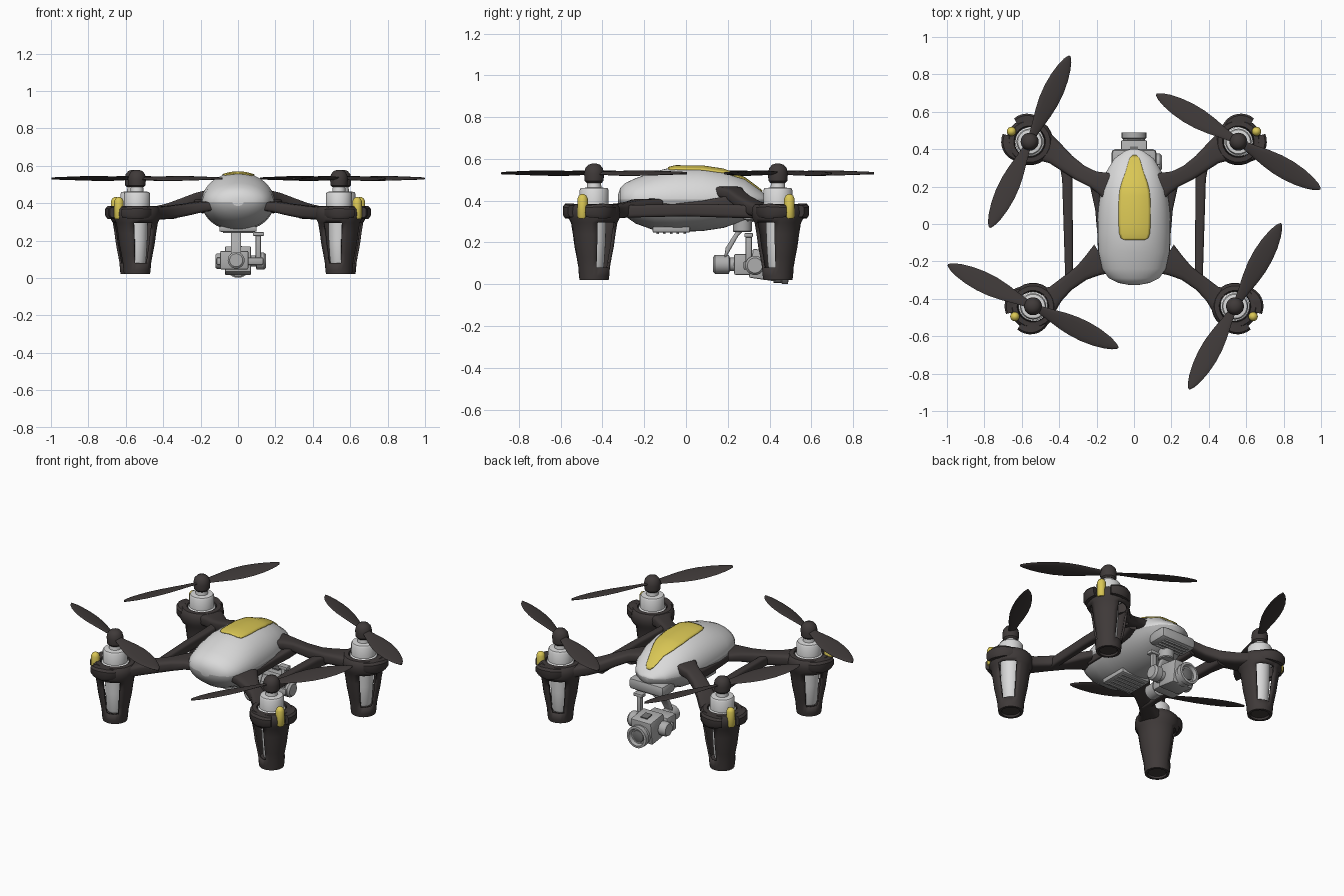
import bpy, bmesh, math
from math import sin, cos, radians, pi
from mathutils import Vector, Matrix

if "Cube" in bpy.data.objects:
    bpy.data.objects.remove(bpy.data.objects["Cube"])


def material(name, col):
    m = bpy.data.materials.new(name)
    m.diffuse_color = (*col, 1)
    m.use_nodes = True
    m.node_tree.nodes["Principled BSDF"].inputs["Base Color"].default_value = m.diffuse_color
    return m


DARK = material("dark_plastic", (0.050, 0.042, 0.041))
WHITE = material("white_shell", (0.70, 0.70, 0.70))
GREY = material("mid_grey", (0.42, 0.42, 0.42))
YELLOW = material("yellow", (0.70, 0.57, 0.09))
LENS = material("lens_grey", (0.16, 0.16, 0.16))


def finish(name, bm, mats, angle=35):
    bmesh.ops.recalc_face_normals(bm, faces=bm.faces)
    me = bpy.data.meshes.new(name)
    bm.to_mesh(me)
    bm.free()
    ob = bpy.data.objects.new(name, me)
    bpy.context.collection.objects.link(ob)
    for m in mats:
        me.materials.append(m)
    bpy.ops.object.select_all(action='DESELECT')
    bpy.context.view_layer.objects.active = ob
    ob.select_set(True)
    bpy.ops.object.shade_smooth_by_angle(angle=radians(angle))
    return ob


def loft(bm, rings, close=True, caps=True):
    """Skin a list of point rings."""
    vs = [[bm.verts.new(p) for p in r] for r in rings]
    n = len(vs[0])
    for a, b in zip(vs, vs[1:]):
        for i in range(n if close else n - 1):
            j = (i + 1) % n
            bm.faces.new((a[i], a[j], b[j], b[i]))
    if caps:
        bm.faces.new(vs[0][::-1])
        bm.faces.new(vs[-1])


def lathe(name, prof, mat, loc=(0, 0, 0), axis='Z', seg=24, turn=0):
    """Turn an (r, z) profile about an axis."""
    bm = bmesh.new()
    rings = [[(r * cos(turn + 2 * pi * i / seg), r * sin(turn + 2 * pi * i / seg), z)
              for i in range(seg)] for r, z in prof]
    loft(bm, rings)
    rot = {'Z': Matrix(), 'X': Matrix.Rotation(pi / 2, 4, 'Y'), 'Y': Matrix.Rotation(-pi / 2, 4, 'X')}[axis]
    bm.transform(Matrix.Translation(loc) @ rot)
    return finish(name, bm, [mat])


def box(name, size, loc, mat, tilt=0, bevel=0.008):
    bm = bmesh.new()
    bmesh.ops.create_cube(bm, size=1)
    bm.transform(Matrix.Translation(loc) @ Matrix.Rotation(radians(tilt), 4, 'X') @ Matrix.Diagonal((*size, 1)))
    if bevel:
        bmesh.ops.bevel(bm, geom=bm.edges[:], offset=bevel, segments=2, affect='EDGES', profile=0.5)
    return finish(name, bm, [mat])


def beam(name, pts, mat, sx=1):
    """Rounded strut through (x, y, z, width, height) stations."""
    c = [Vector(p[:3]) for p in pts]
    rings = []
    for i, p in enumerate(pts):
        d = c[min(i + 1, len(c) - 1)] - c[max(i - 1, 0)]
        side = Vector((-d.y, d.x, 0)).normalized()
        ring = []
        for k in range(16):
            a = 2 * pi * (k + 0.5) / 16
            u = math.copysign(abs(cos(a)) ** 0.5, cos(a)) * p[3] / 2
            v = math.copysign(abs(sin(a)) ** 0.5, sin(a)) * p[4] / 2
            q = c[i] + side * u + Vector((0, 0, v))
            ring.append((q.x * sx, q.y, q.z))
        rings.append(ring)
    bm = bmesh.new()
    loft(bm, rings)
    return finish(name, bm, [mat], 50)


# Body shell: stations of y, half width, top, bottom
SEAM = 0.405
BODY = [(-.325, .03, .43, .385), (-.315, .085, .46, .36), (-.29, .135, .485, .325),
        (-.24, .17, .508, .29), (-.15, .19, .54, .258), (-.05, .195, .564, .25),
        (.08, .192, .563, .255), (.18, .178, .548, .27), (.28, .148, .508, .305),
        (.35, .105, .455, .335), (.39, .05, .42, .365), (.40, .02, .41, .38)]
bm = bmesh.new()
loft(bm, [[(w * cos(t), y, SEAM + (zt - SEAM if sin(t) > 0 else SEAM - zb) * sin(t))
           for t in [2 * pi * i / 40 for i in range(40)]] for y, w, zt, zb in BODY])
for f in bm.faces:
    f.material_index = 0 if f.calc_center_median().z > SEAM else 1
finish("body_shell", bm, [WHITE, GREY], 60)


def top_height(x, y):
    for a, b in zip(BODY, BODY[1:]):
        if a[0] <= y <= b[0]:
            t = (y - a[0]) / (b[0] - a[0])
            w, zt = a[1] + t * (b[1] - a[1]), a[2] + t * (b[2] - a[2])
            return SEAM + (zt - SEAM) * math.sqrt(max(0, 1 - (x / w) ** 2))


# Canopy panel following the top of the shell
PANEL = [(-.085, .05), (-.075, .072), (-.05, .081), (.0, .084), (.08, .085), (.15, .082),
         (.18, .078), (.22, .068), (.28, .046), (.33, .032), (.35, .025), (.365, .01)]
bm = bmesh.new()
loft(bm, [[(hw * k / 6 + .003, y, top_height(hw * k / 6 + .003, y) + .002) for k in range(-6, 7)]
          for y, hw in PANEL], close=False, caps=False)
ob = finish("canopy_panel", bm, [YELLOW], 60)
mod = ob.modifiers.new("thickness", 'SOLIDIFY')
mod.thickness, mod.offset = 0.008, 0

# Arms, side rails and body fairings
for sx, side in ((1, "right"), (-1, "left")):
    beam(side + "_front_arm", [(.47, -.41, .345, .16, .07), (.42, -.375, .347, .10, .07),
         (.36, -.32, .352, .085, .07), (.28, -.262, .365, .09, .065), (.22, -.22, .378, .13, .06),
         (.165, -.185, .385, .18, .05)], DARK, sx)
    beam(side + "_rear_arm", [(.48, .41, .345, .16, .07), (.42, .375, .35, .12, .07),
         (.36, .325, .365, .10, .07), (.29, .275, .395, .09, .065), (.22, .24, .425, .09, .06),
         (.17, .22, .437, .12, .06), (.13, .20, .445, .15, .05)], DARK, sx)
    beam(side + "_side_rail", [(.365, .34, .345, .075, .06), (.357, .24, .35, .055, .065),
         (.352, .0, .355, .05, .06), (.348, -.24, .35, .043, .06), (.345, -.32, .347, .05, .06)], DARK, sx)
    beam(side + "_body_fairing", [(.22, .25, .405, .05, .06), (.205, .18, .39, .05, .06),
         (.193, .08, .375, .03, .05), (.188, -.06, .365, .015, .04), (.182, -.18, .37, .02, .04)], DARK, sx)

# Propeller blade stations: radius, half chord
CHORD = [(.0, .02), (.05, .023), (.10, .032), (.17, .046), (.24, .055), (.31, .056),
         (.38, .049), (.44, .036), (.48, .022), (.50, .01), (.507, .003)]


def propeller(name, x, y, ang):
    bm = bmesh.new()
    for half in (0, pi):
        rings = []
        for r, h in CHORD:
            tw = radians(17 - 20 * r)
            ring = []
            for k in range(12):
                a = 2 * pi * k / 12
                u, v = h * cos(a), .006 * sin(a)
                ring.append((r, u * cos(tw) - v * sin(tw), u * sin(tw) + v * cos(tw)))
            rings.append([Matrix.Rotation(half, 3, 'Z') @ Vector(p) for p in ring])
        loft(bm, rings)
    bm.transform(Matrix.Translation((x, y, .532)) @ Matrix.Rotation(radians(ang), 4, 'Z'))
    finish(name, bm, [DARK], 50)


POD = [(.05, .03), (.055, .02), (.07, .02), (.073, .04), (.076, .08), (.085, .13), (.095, .18),
       (.103, .24), (.112, .295), (.123, .315), (.126, .345), (.122, .37), (.11, .383), (.085, .385),
       (.08, .37)]
for tag, sx, sy, px, ang in (("front_right", 1, -1, .54, 61), ("front_left", -1, -1, .54, -26),
                             ("rear_right", 1, 1, .558, -30), ("rear_left", -1, 1, .558, 65)):
    x, y = sx * px, sy * .44
    out = math.atan2(sy * sin(radians(36)), sx * cos(radians(36)))
    d = Vector((cos(out), sin(out), 0))
    # Leg cage: turned shell with side openings
    bm = bmesh.new()
    loft(bm, [[(r * cos(out + 2 * pi * i / 24), r * sin(out + 2 * pi * i / 24), z) for i in range(24)]
              for r, z in POD], caps=False)
    gone = []
    for f in bm.faces:
        c = f.calc_center_median()
        if .08 < c.z < .295 and 45 < math.degrees(Vector((d.x, d.y)).angle(Vector((c.x, c.y)))) < 105:
            gone.append(f)
    bmesh.ops.delete(bm, geom=gone, context='FACES')
    bm.transform(Matrix.Translation((x, y, 0)))
    ob = finish(tag + "_leg", bm, [DARK])
    mod = ob.modifiers.new("thickness", 'SOLIDIFY')
    mod.thickness, mod.offset = 0.012, -1
    lathe(tag + "_foot_plug", [(.06, .03), (.066, .075)], DARK, (x, y, 0))
    # Motor, shaft, hub and propeller
    lathe(tag + "_motor_core", [(.04, .07), (.048, .09), (.055, .20), (.06, .36)], WHITE, (x, y, 0))
    lathe(tag + "_motor_cap", [(.078, .355), (.078, .38), (.07, .385), (.07, .45), (.064, .46), (.035, .463),
                               (.033, .49)], WHITE, (x, y, 0))
    lathe(tag + "_hub", [(.036, .485), (.045, .495), (.048, .53), (.042, .556), (.028, .572), (.01, .578)],
          DARK, (x, y, 0))
    propeller(tag + "_propeller", x, y, ang)
    # Guard fins either side of the light
    bm = bmesh.new()
    for s in (1, -1):
        rings = []
        for k in range(9):
            a = out + s * radians(22 + 9.5 * k)
            ro, h = .142 - .0006 * (k - 3) ** 2, .036 - .002 * abs(k - 4)
            rings.append([(x + d.x * .014 + r * cos(a), y + d.y * .014 + r * sin(a), .35 + z)
                          for r, z in ((.09, -h), (ro - .01, -h), (ro, -h * .5), (ro, h * .6), (ro - .01, h), (.09, h))])
        loft(bm, rings)
    finish(tag + "_guard_fins", bm, [DARK])
    # Signal light
    lathe(tag + "_light", [(.02, .315), (.025, .325), (.025, .41), (.018, .425), (.006, .432)], YELLOW,
          (x + sx * .097, y + sy * .055, 0), seg=16)

# Underside battery cover with slats
box("battery_cover", (.2, .18, .03), (0, -.07, .262), GREY)
for i in range(5):
    box("cover_slat", (.16, .012, .008), (0, -.135 + .032 * i, .245), GREY, bevel=.002)

# Rear mount with ribs
box("rear_mount", (.24, .13, .07), (0, .335, .34), GREY, bevel=.02)
for i in range(4):
    box("mount_rib", (.17, .008, .012), (0, .295 + .026 * i, .303), GREY, bevel=.002)

# Gimbal arms and motors
lathe("yaw_motor", [(.04, .25), (.045, .255), (.045, .31)], GREY, (-.01, .27, 0))
beam("gimbal_neck", [(-.01, .285, .28, .055, .03), (-.01, .25, .25, .055, .04), (-.01, .19, .15, .055, .05),
                     (-.01, .18, .09, .055, .05)], GREY)
lathe("roll_motor", [(.035, .13), (.045, .138), (.045, .205), (.032, .21), (.032, .25)], GREY,
      (-.01, 0, .095), 'Y')
box("gimbal_cradle", (.15, .09, .10), (-.02, .275, .095), GREY)
box("cradle_side_arm", (.25, .03, .04), (.01, .29, .09), GREY)
lathe("pitch_motor", [(.03, .07), (.03, .095), (.046, .10), (.046, .138), (.036, .15)], GREY, (0, .33, .09), 'X')
lathe("pitch_bearing", [(.036, -.12), (.042, -.11), (.042, -.075)], GREY, (0, .34, .09), 'X')
box("cable_arm", (.03, .03, .17), (.108, .30, .155), GREY)
box("cable_arm_top", (.06, .04, .02), (.11, .30, .235), GREY, bevel=.004)

# Camera block and lens
box("camera_block", (.14, .13, .14), (0, .375, .092), GREY, tilt=-8)
box("camera_top_plate", (.045, .05, .008), (0, .39, .163), LENS, tilt=-8, bevel=0)
lathe("lens_barrel", [(.06, .42), (.06, .455), (.066, .46), (.066, .488), (.052, .49), (.045, .47)], GREY,
      (0, 0, .067), 'Y')
lathe("lens_glass", [(.04, .465), (.036, .474), (.018, .48)], LENS, (0, 0, .067), 'Y')
